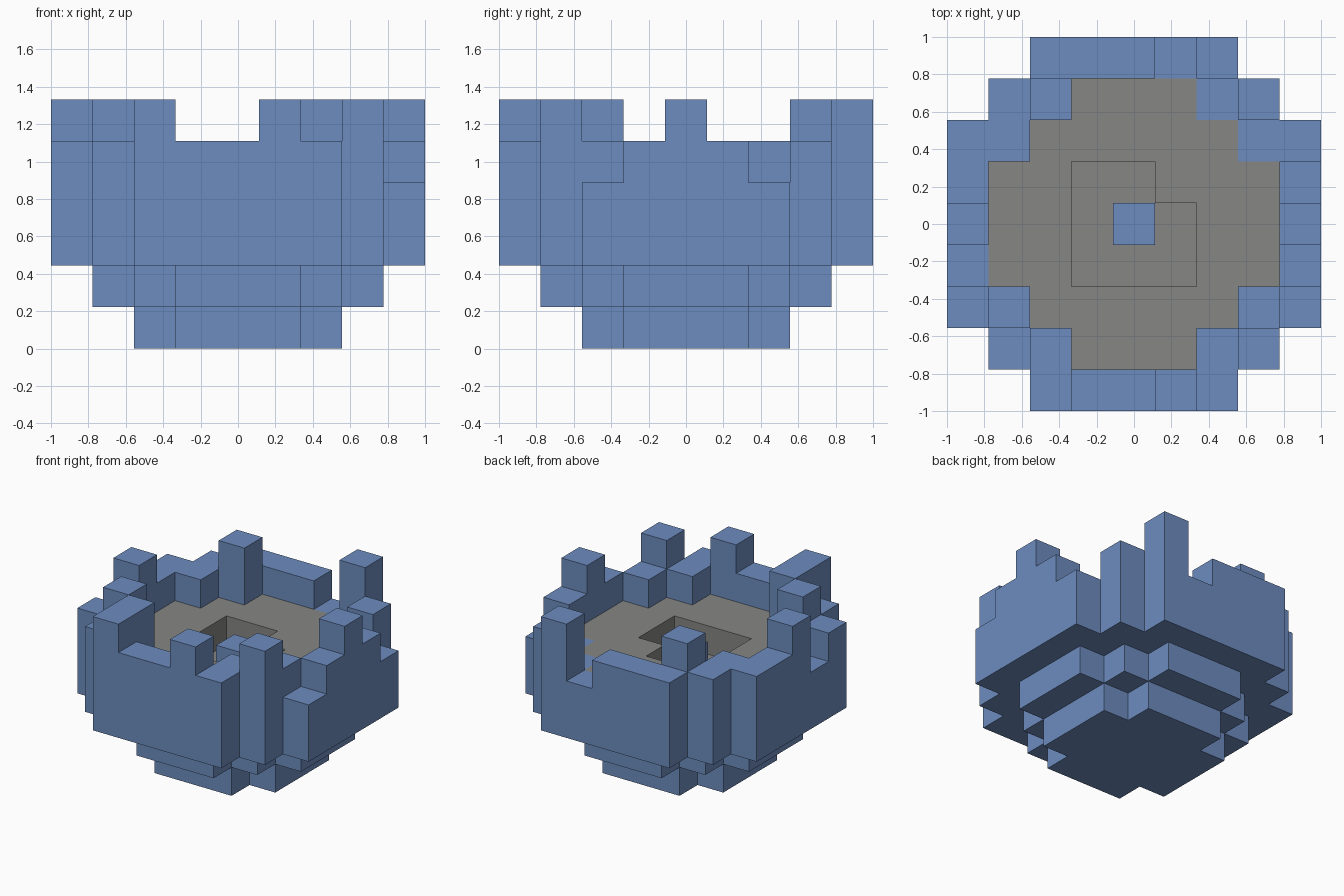
import bpy
import bmesh
import math
from mathutils import Vector

if "Cube" in bpy.data.objects:
    bpy.data.objects.remove(bpy.data.objects["Cube"], do_unlink=True)

CELL = 2 / 9
AXES = [Vector(v) for v in ((1, 0, 0), (0, 1, 0), (0, 0, 1))]


def material(name, rgb):
    mat = bpy.data.materials.new(name)
    mat.use_nodes = True
    mat.diffuse_color = (*rgb, 1)
    mat.node_tree.nodes["Principled BSDF"].inputs["Base Color"].default_value = (*rgb, 1)
    return mat


blue = material("blue", (0.153, 0.262, 0.521))
grey = material("grey", (0.238, 0.244, 0.231))


def build_blocks(name, cells, mat):
    """Turn a set of (x, y, z) cells into one solid with merged flat faces."""
    bm = bmesh.new()
    for cell in cells:
        centre = Vector(cell) + Vector((0, 0, 0.5))
        for i, normal in enumerate(AXES):
            u, v = AXES[(i + 1) % 3], AXES[(i + 2) % 3]
            for side in (1, -1):
                neighbour = list(cell)
                neighbour[i] += side
                if tuple(neighbour) in cells:
                    continue
                middle = centre + normal * side / 2
                ring = [middle + (u * a + v * b * side) / 2
                        for a, b in ((-1, -1), (1, -1), (1, 1), (-1, 1))]
                bm.faces.new([bm.verts.new(p * CELL) for p in ring])
    bmesh.ops.remove_doubles(bm, verts=bm.verts, dist=0.001)
    bmesh.ops.dissolve_limit(bm, angle_limit=math.radians(1),
                             verts=bm.verts, edges=bm.edges)
    mesh = bpy.data.meshes.new(name)
    bm.to_mesh(mesh)
    bm.free()
    mesh.materials.append(mat)
    obj = bpy.data.objects.new(name, mesh)
    bpy.context.collection.objects.link(obj)
    return obj


def stepped_disc(radius, corner):
    """Plan of a blocky disc: a square with its corners stepped off."""
    span = range(-radius, radius + 1)
    return {(x, y) for x in span for y in span if abs(x) + abs(y) <= corner}


def layers(plan, bottom, top):
    return {(x, y, z) for x, y in plan for z in range(bottom, top)}


# Wall plan from back to front: low, medium and tall columns
HEIGHT = {"l": 4, "m": 5, "t": 6}
WALL = ["..mmmlt..",
        ".mt...lm.",
        "mm.....ll",
        "m.......m",
        "t.......t",
        "l.......m",
        "mt.....ml",
        ".mt...mt.",
        "..tmmtm.."]
wall = set()
for row, line in enumerate(WALL):
    for col, mark in enumerate(line):
        if mark in HEIGHT:
            wall |= layers({(col - 4, 4 - row)}, 2, HEIGHT[mark])
build_blocks("battlement_wall", wall, blue)

# Stepped base
inside = stepped_disc(3, 4)
build_blocks("foot", layers(stepped_disc(2, 3), 0, 1), blue)
build_blocks("lower_tier", layers(inside, 1, 2), blue)

# Courtyard floor with a sunken pit around a central pillar
pit = stepped_disc(1, 2) - {(1, 1)}
build_blocks("courtyard_floor", layers(inside, 2, 3) | layers(inside - pit, 3, 4), grey)
build_blocks("centre_pillar", layers({(0, 0)}, 3, 4), blue)
